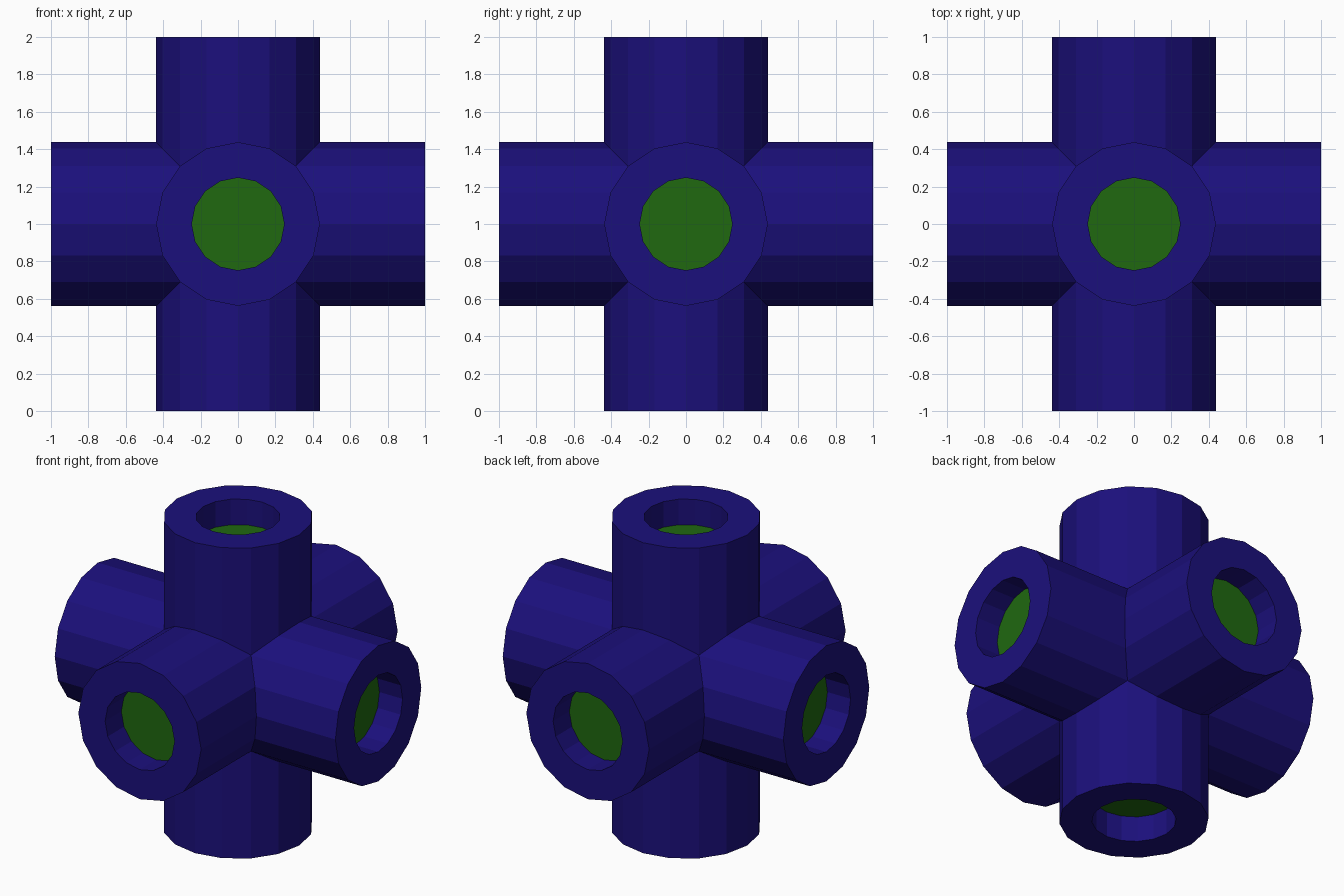
import bpy, bmesh
from math import sin, cos, pi
from mathutils import Matrix, Vector

if "Cube" in bpy.data.objects:
    bpy.data.objects.remove(bpy.data.objects["Cube"])

SIDES, R_OUT, R_IN, DEPTH = 16, 0.4375, 0.247, 0.165
CENTRE = Matrix.Translation((0, 0, 1))
ARMS = [Matrix.Rotation(i * pi / 2, 4, 'X') for i in range(4)]
ARMS += [Matrix.Rotation(s * pi / 2, 4, 'Y') for s in (1, -1)]


def material(name, colour):
    mat = bpy.data.materials.new(name)
    mat.diffuse_color = colour
    mat.use_nodes = True
    mat.node_tree.nodes["Principled BSDF"].inputs["Base Color"].default_value = mat.diffuse_color
    return mat


def ring(bm, radius, height, turn):
    """16-sided ring around an arm; height None gives the mitred joint edge."""
    verts = []
    for i in range(SIDES):
        a = 2 * pi * i / SIDES
        x, y = radius * cos(a), radius * sin(a)
        z = max(abs(x), abs(y)) if height is None else height
        verts.append(bm.verts.new(CENTRE @ turn @ Vector((x, y, z))))
    return verts


def finish(bm, name, mat):
    bmesh.ops.remove_doubles(bm, verts=bm.verts, dist=1e-4)
    mesh = bpy.data.meshes.new(name)
    bm.to_mesh(mesh)
    bm.free()
    mesh.materials.append(mat)
    bpy.context.collection.objects.link(bpy.data.objects.new(name, mesh))


# Six-way pipe: mitred arms with a recessed bore in each end
bm = bmesh.new()
for turn in ARMS:
    rings = [ring(bm, r, h, turn) for r, h in
             ((R_OUT, None), (R_OUT, 1), (R_IN, 1), (R_IN, 1 - DEPTH))]
    for lo, hi in zip(rings, rings[1:]):
        for i in range(SIDES):
            j = (i + 1) % SIDES
            bm.faces.new((lo[i], lo[j], hi[j], hi[i]))
finish(bm, "six_way_pipe", material("blue", (0.011, 0.005, 0.2, 1)))

# Green discs closing the bores
bm = bmesh.new()
for turn in ARMS:
    bm.faces.new(ring(bm, R_IN, 1 - DEPTH, turn))
finish(bm, "bore_discs", material("green", (0.014, 0.14, 0.005, 1)))
